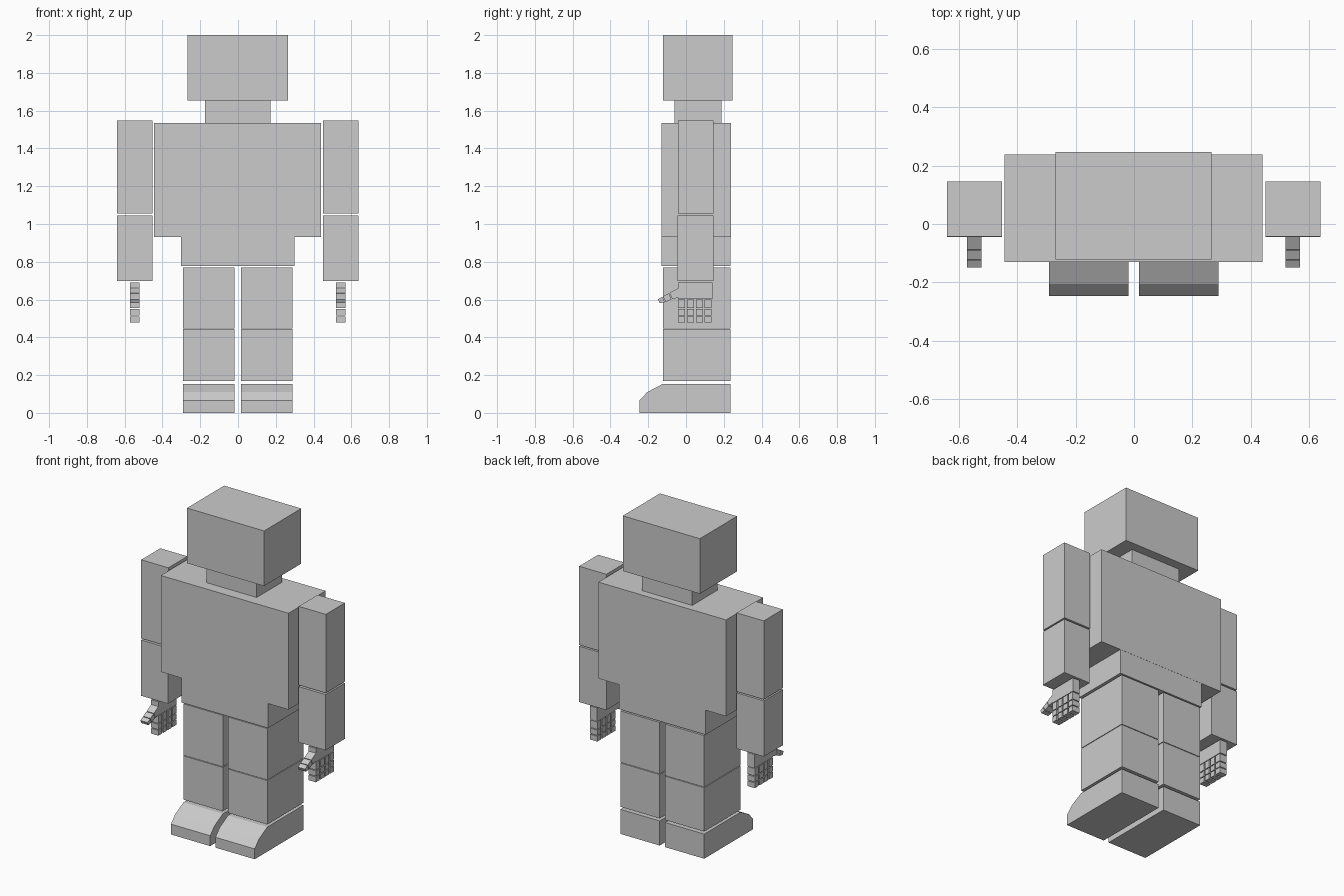
import bpy, bmesh

if "Cube" in bpy.data.objects:
    bpy.data.objects.remove(bpy.data.objects["Cube"])

MID = -0.0015  # mirror plane of the figure


def extrude_x(bm, profile, x0, x1):
    """Prism from a (y, z) profile spanning x0..x1."""
    a = [bm.verts.new((x0, y, z)) for y, z in profile]
    b = [bm.verts.new((x1, y, z)) for y, z in profile]
    n = len(profile)
    bm.faces.new(a)
    bm.faces.new(b[::-1])
    for i in range(n):
        bm.faces.new((a[i], b[i], b[(i + 1) % n], a[(i + 1) % n]))


def rect(y0, y1, z0, z1):
    return [(y0, z0), (y1, z0), (y1, z1), (y0, z1)]


def make(name, x0, x1, *profiles):
    bm = bmesh.new()
    for p in profiles:
        extrude_x(bm, p, x0, x1)
    bmesh.ops.recalc_face_normals(bm, faces=bm.faces)
    me = bpy.data.meshes.new(name)
    bm.to_mesh(me)
    bm.free()
    bpy.context.collection.objects.link(bpy.data.objects.new(name, me))


def central(name, half, *profiles):
    make(name, MID - half, MID + half, *profiles)


def pair(name, x0, x1, *profiles):
    make(name + "_left", MID + x0, MID + x1, *profiles)
    make(name + "_right", MID - x1, MID - x0, *profiles)


# Head, neck and body
central("head", 0.267, rect(-0.121, 0.246, 1.655, 2.0))
central("neck", 0.173, rect(-0.06, 0.188, 1.535, 1.655))
central("torso", 0.442, rect(-0.13, 0.237, 0.932, 1.535))
central("hips", 0.30, rect(-0.129, 0.236, 0.778, 0.932))

# Legs
pair("thigh", 0.018, 0.29, rect(-0.122, 0.236, 0.448, 0.77))
pair("shin", 0.018, 0.29, rect(-0.122, 0.236, 0.17, 0.444))
pair("foot", 0.018, 0.29, [(-0.247, 0), (0.236, 0), (0.236, 0.154),
                           (-0.122, 0.154), (-0.205, 0.11), (-0.247, 0.065)])

# Arms
pair("upper_arm", 0.451, 0.639, rect(-0.042, 0.146, 1.055, 1.547))
pair("forearm", 0.451, 0.639, rect(-0.044, 0.145, 0.697, 1.046))

# Hands: palm, four three-jointed fingers, slanted thumb
HX = (0.52, 0.57)
pair("palm", *HX, rect(-0.042, 0.139, 0.604, 0.69))
for i in range(4):
    y = -0.042 + i * 0.047
    pair(f"finger_{i + 1}", *HX, *[rect(y, y + 0.037, z0, z1) for z0, z1 in
         ((0.554, 0.6), (0.516, 0.549), (0.478, 0.511))])
pair("thumb", *HX,
     [(-0.042, 0.66), (-0.042, 0.61), (-0.073, 0.602), (-0.087, 0.635)],
     [(-0.09, 0.633), (-0.077, 0.601), (-0.108, 0.587), (-0.122, 0.617)],
     [(-0.125, 0.615), (-0.112, 0.586), (-0.139, 0.581), (-0.149, 0.601)])
